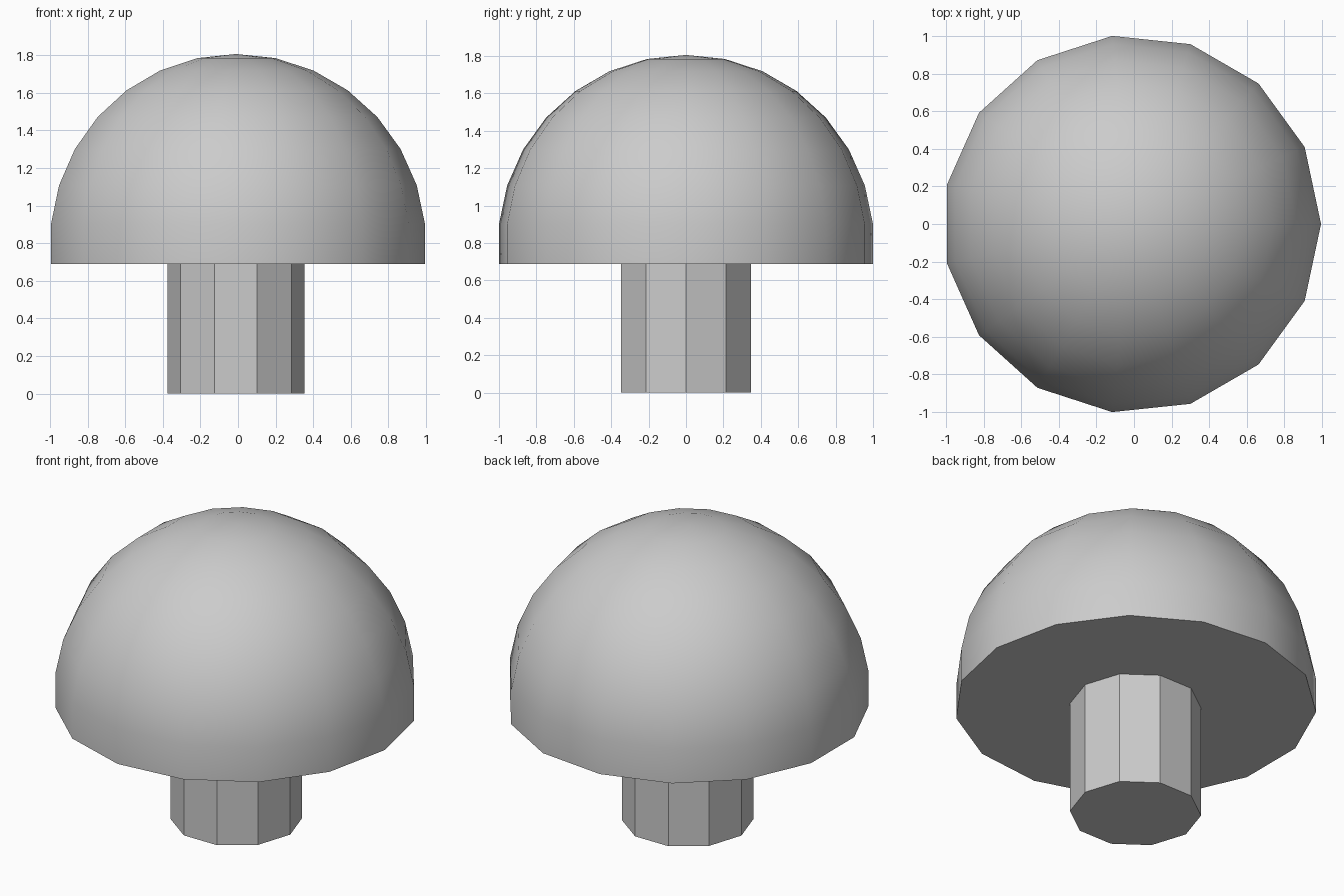
import bpy, bmesh
from math import sin, cos, pi, radians

if "Cube" in bpy.data.objects:
    bpy.data.objects.remove(bpy.data.objects["Cube"])

CX = -0.011  # axis offset caused by the odd number of cap sides


def ring(bm, sides, radius, z):
    return [bm.verts.new((CX + radius * cos(2 * pi * i / sides),
                          radius * sin(2 * pi * i / sides), z))
            for i in range(sides)]


def bridge(bm, low, high):
    n = len(low)
    for i in range(n):
        j = (i + 1) % n
        bm.faces.new((low[i], low[j], high[j], high[i]))


def finish(bm, name):
    bmesh.ops.recalc_face_normals(bm, faces=bm.faces)
    mesh = bpy.data.meshes.new(name)
    bm.to_mesh(mesh)
    bm.free()
    ob = bpy.data.objects.new(name, mesh)
    bpy.context.collection.objects.link(ob)
    return ob


# Stem: flat-shaded ten-sided column
bm = bmesh.new()
low, high = ring(bm, 10, 0.365, 0), ring(bm, 10, 0.365, 0.69)
bridge(bm, low, high)
bm.faces.new(low)
bm.faces.new(high)
finish(bm, "stem")

# Cap: 15-sided sphere cut just below its equator, with a flat underside
R, CZ = 1.011, 0.795
bm = bmesh.new()
rings = [ring(bm, 15, R * sin(radians(a)), CZ + R * cos(radians(a)))
         for a in range(96, 0, -12)]
for low, high in zip(rings, rings[1:]):
    bridge(bm, low, high)
bm.faces.new(rings[0])
tip = bm.verts.new((CX, 0, CZ + R))
top = rings[-1]
for i in range(15):
    bm.faces.new((top[i], top[(i + 1) % 15], tip))
cap = finish(bm, "cap")

# Smooth dome with a sharp rim
bpy.context.view_layer.objects.active = cap
cap.select_set(True)
bpy.ops.object.shade_smooth_by_angle(angle=radians(40))
